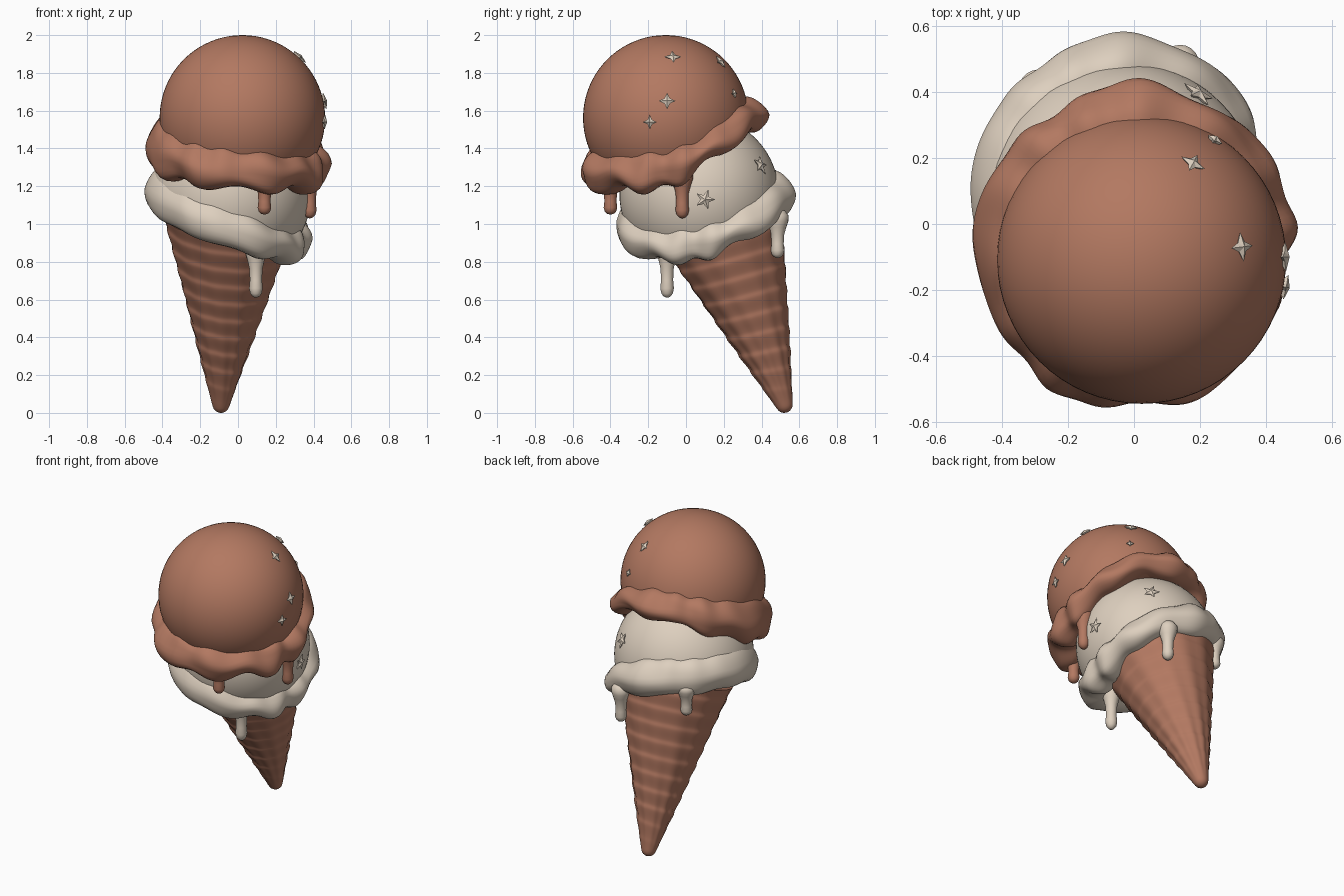
import bpy, bmesh, math
from mathutils import Vector

if "Cube" in bpy.data.objects:
    bpy.data.objects.remove(bpy.data.objects["Cube"])

TAU = 2 * math.pi


def material(name, rgb):
    m = bpy.data.materials.new(name)
    m.use_nodes = True
    m.diffuse_color = (*rgb, 1)
    m.node_tree.nodes["Principled BSDF"].inputs["Base Color"].default_value = (*rgb, 1)
    return m


BROWN = material("caramel brown", (0.45, 0.19, 0.12))
CREAM = material("vanilla cream", (0.73, 0.63, 0.52))


def finish(name, bm, mat, angle=50):
    bmesh.ops.recalc_face_normals(bm, faces=bm.faces)
    mesh = bpy.data.meshes.new(name)
    bm.to_mesh(mesh)
    bm.free()
    ob = bpy.data.objects.new(name, mesh)
    bpy.context.collection.objects.link(ob)
    mesh.materials.append(mat)
    bpy.ops.object.select_all(action='DESELECT')
    ob.select_set(True)
    bpy.context.view_layer.objects.active = ob
    bpy.ops.object.shade_smooth_by_angle(angle=math.radians(angle))


def loft(bm, rings, closed=False):
    """Skin a list of point rings; cap the ends unless the rings form a loop."""
    rows = [[bm.verts.new(p) for p in ring] for ring in rings]
    n = len(rows[0])
    pairs = list(zip(rows, rows[1:])) + ([(rows[-1], rows[0])] if closed else [])
    for a, b in pairs:
        for i in range(n):
            j = (i + 1) % n
            bm.faces.new((a[i], a[j], b[j], b[i]))
    if not closed:
        bm.faces.new(rows[0])
        bm.faces.new(rows[-1])


def scoop(name, centre, radius, cut, normal, mat):
    """Ball with its underside sliced off along a tilted plane."""
    bm = bmesh.new()
    bmesh.ops.create_uvsphere(bm, u_segments=64, v_segments=40, radius=radius)
    bmesh.ops.translate(bm, verts=bm.verts, vec=centre)
    sliced = bmesh.ops.bisect_plane(bm, geom=bm.verts[:] + bm.edges[:] + bm.faces[:],
                                    plane_co=cut, plane_no=normal, clear_inner=True)
    edges = [e for e in sliced["geom_cut"] if isinstance(e, bmesh.types.BMEdge)]
    bmesh.ops.contextual_create(bm, geom=edges)
    finish(name, bm, mat)


def around(values, a):
    """Smooth periodic interpolation of evenly spaced values."""
    n = len(values)
    u = (a / TAU * n) % n
    i = int(u)
    t = u - i
    p, q, r, s = (values[(i + k) % n] for k in (-1, 0, 1, 2))
    return q + 0.5 * t * (r - p + t * (2*p - 5*q + 4*r - s + t * (3*(q - r) + s - p)))


def skirt(name, centre, radii, tops, bottoms, ruffles, mat):
    """Rolled, ruffled rim of a scoop; samples run anticlockwise from +x."""
    rings = []
    for k in range(160):
        a = TAU * k / 160
        ruffle = around(ruffles, a)
        wave = math.sin(9 * a + 1.2 * math.sin(2 * a))
        fold = math.sin(14 * a + math.sin(3 * a))
        r = around(radii, a) + ruffle * (0.6 * wave + 0.4 * fold)
        top = around(tops, a) + 0.5 * ruffle * fold
        low = around(bottoms, a) - 1.2 * ruffle * wave
        ring = []
        for s in range(28):
            b = TAU * s / 28
            h = math.sin(b)
            out = math.copysign(abs(math.cos(b)) ** 0.75, math.cos(b))
            crease = ruffle * 0.6 * math.sin(3 * b + 5 * a)
            rad = r - 0.1 + (0.1 + crease) * out - 0.03 * max(0, h)
            z = (top + low) / 2 + (top - low) / 2 * h
            ring.append((centre[0] + rad * math.cos(a), centre[1] + rad * math.sin(a), z))
        rings.append(ring)
    bm = bmesh.new()
    loft(bm, rings, closed=True)
    finish(name, bm, mat, 70)


def drip(name, x, y, top, bottom, mat):
    """Hanging drop: rounded root, thin neck, round end."""
    height = top - bottom
    profile = [(0.01, 1.04), (0.04, 1), (0.058, 0.9), (0.057, 0.78), (0.046, 0.65),
               (0.035, 0.5), (0.032, 0.3), (0.036, 0.16), (0.03, 0.07), (0.018, 0.02), (0.004, 0)]
    rings = [[(x + r * math.cos(TAU * i / 20), y + r * math.sin(TAU * i / 20),
               bottom + f * height) for i in range(20)] for r, f in profile]
    bm = bmesh.new()
    loft(bm, rings)
    finish(name, bm, mat)


def star(name, centre, radius, y, z, size, points):
    """Small faceted star lying on the +x side of a scoop."""
    dy, dz = y - centre[1], z - centre[2]
    normal = Vector((math.sqrt(radius ** 2 - dy * dy - dz * dz), dy, dz)).normalized()
    turn = normal.to_track_quat('Z', 'Y')
    base = Vector(centre) + normal * radius
    bm = bmesh.new()
    peak = bm.verts.new(base + normal * 0.02)
    under = bm.verts.new(base - normal * 0.02)
    rim = []
    for i in range(2 * points):
        a = math.pi * i / points
        r = size * (0.45 if i % 2 else 1)
        rim.append(bm.verts.new(base + turn @ Vector((r * math.cos(a), r * math.sin(a), 0.008))))
    for p, q in zip(rim, rim[1:] + rim[:1]):
        bm.faces.new((peak, p, q))
        bm.faces.new((under, q, p))
    finish(name, bm, CREAM, 15)


# Waffle cone: tilted lathe with soft spiral bands and faint lengthwise creases
tip = Vector((-0.09, 0.52, 0.045))
axis = Vector((0.047, -0.348, 1)).normalized()
tilt = axis.to_track_quat('Z', 'Y')
rings = []
for k in range(5):
    b = math.pi / 2 * (0.05 + k / 5)
    rings.append([tip + tilt @ Vector((0.045 * math.sin(b) * math.cos(TAU * i / 72),
                                       0.045 * math.sin(b) * math.sin(TAU * i / 72),
                                       -0.045 * math.cos(b))) for i in range(72)])
for k in range(121):
    t = k / 120
    ring = []
    for i in range(72):
        a = TAU * i / 72
        step = (10 * t + i / 72) % 1
        band = step / 0.7 if step < 0.7 else (1 - step) / 0.3
        band = band * band * (3 - 2 * band)
        relief = min(1, 4 * t) * (0.006 * (band - 0.5) + 0.003 * math.cos(12 * a + 6 * t))
        r = 0.047 + 0.302 * t + relief
        ring.append(tip + tilt @ Vector((r * math.cos(a), r * math.sin(a), 1.05 * t)))
    rings.append(ring)
bm = bmesh.new()
loft(bm, rings)
finish("waffle_cone", bm, BROWN)

# Lower scoop with its rolled rim and drips
LOWER, LOWER_R = (-0.035, 0.07, 1.155), 0.422
scoop("lower_scoop", LOWER, LOWER_R, (-0.05, 0.09, 1.03), (0.3, -0.2, 1), CREAM)
skirt("lower_rim", (-0.05, 0.09),
      (0.425, 0.485, 0.48, 0.452, 0.445, 0.45, 0.465, 0.43),
      (1.02, 1.15, 1.28, 1.31, 1.31, 1.24, 1.12, 1.01),
      (0.81, 0.95, 1.05, 1.08, 1.06, 0.97, 0.87, 0.81),
      (0.014, 0.012, 0.008, 0.006, 0.003, 0.003, 0.006, 0.012), CREAM)
for i, (x, y, top, low) in enumerate([(0.095, -0.10, 0.92, 0.61), (0.14, 0.485, 1.07, 0.82),
                                      (-0.29, 0.41, 1.16, 0.95)]):
    drip(f"lower_drip_{i + 1}", x, y, top, low, CREAM)

# Upper scoop with its ruffled rim and drips
UPPER, UPPER_R = (0.023, -0.107, 1.562), 0.438
scoop("upper_scoop", UPPER, UPPER_R, (0, -0.07, 1.4), (0.13, -0.3, 1), BROWN)
skirt("upper_rim", (0, -0.07),
      (0.475, 0.495, 0.49, 0.48, 0.485, 0.48, 0.495, 0.475),
      (1.41, 1.58, 1.67, 1.64, 1.57, 1.47, 1.40, 1.39),
      (1.20, 1.41, 1.50, 1.42, 1.28, 1.22, 1.18, 1.18),
      (0.018, 0.018, 0.014, 0.014, 0.012, 0.014, 0.016, 0.018), BROWN)
drip("upper_drip_1", 0.14, -0.40, 1.28, 1.05, BROWN)
drip("upper_drip_2", 0.38, -0.02, 1.30, 1.03, BROWN)

# Sprinkle stars
for i, (y, z, size) in enumerate([(-0.07, 1.88, 0.045), (0.18, 1.855, 0.04), (-0.10, 1.65, 0.045),
                                  (-0.19, 1.54, 0.038), (0.25, 1.69, 0.025)]):
    star(f"upper_star_{i + 1}", UPPER, UPPER_R, y, z, size, 4)
for i, (y, z) in enumerate([(0.39, 1.31), (0.10, 1.13)]):
    star(f"lower_star_{i + 1}", LOWER, LOWER_R, y, z, 0.055, 5)
